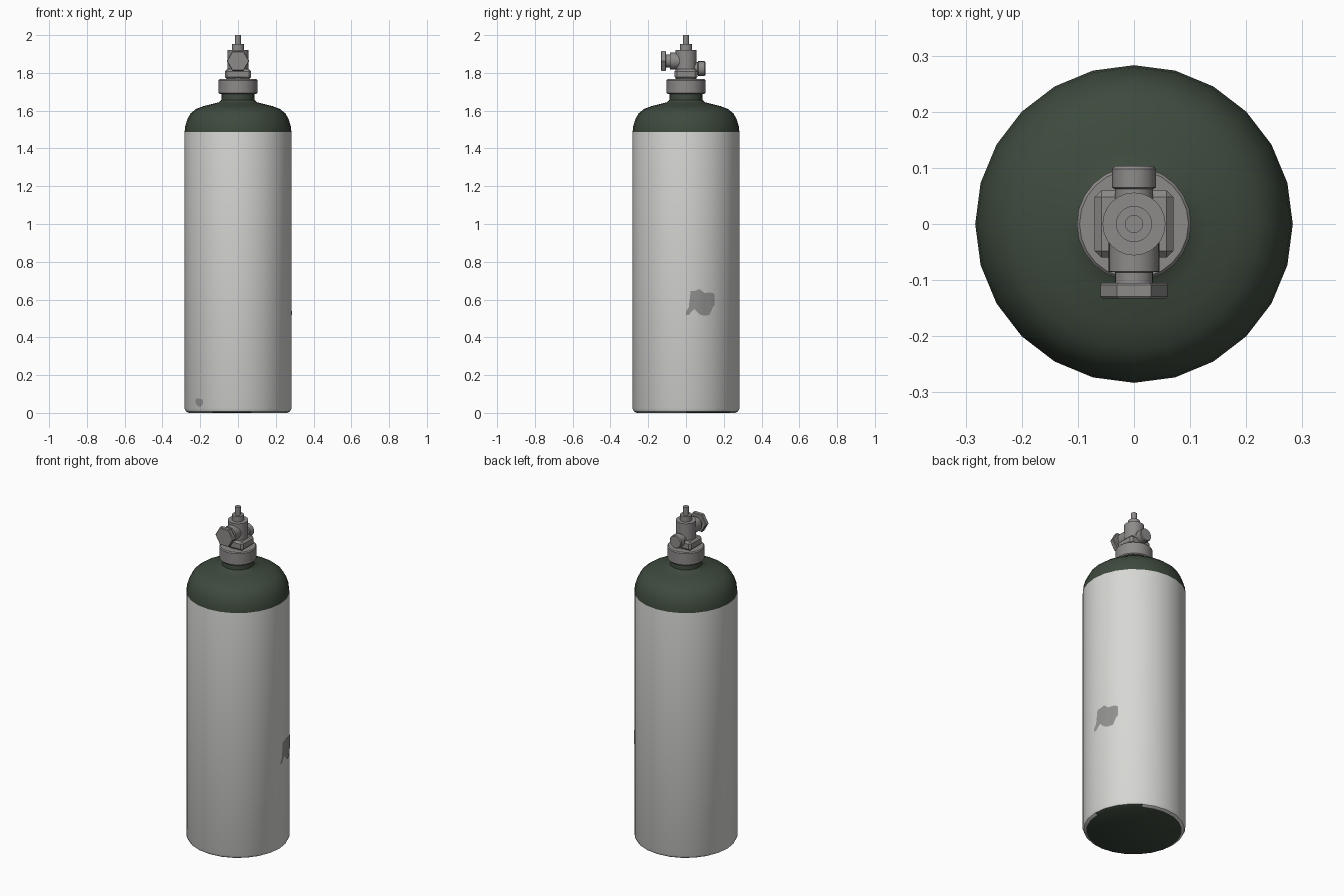
import bpy, bmesh, math
from mathutils import Matrix, Vector

cube = bpy.data.objects.get("Cube")
if cube:
    bpy.data.objects.remove(cube, do_unlink=True)


def material(name, rgb):
    mat = bpy.data.materials.new(name)
    mat.use_nodes = True
    color = (*rgb, 1)
    mat.diffuse_color = color
    mat.node_tree.nodes["Principled BSDF"].inputs["Base Color"].default_value = color
    return mat


WHITE = material("white_paint", (0.68, 0.68, 0.66))
GREEN = material("dark_green_paint", (0.048, 0.068, 0.048))
METAL = material("grey_metal", (0.27, 0.26, 0.255))
WORN = material("worn_grey", (0.29, 0.29, 0.285))
SIDES = 24
RADIUS = 0.283


def finish(name, bm, mats, angle=35):
    bmesh.ops.recalc_face_normals(bm, faces=bm.faces)
    mesh = bpy.data.meshes.new(name)
    bm.to_mesh(mesh)
    bm.free()
    for mat in mats:
        mesh.materials.append(mat)
    obj = bpy.data.objects.new(name, mesh)
    bpy.context.collection.objects.link(obj)
    bpy.ops.object.select_all(action="DESELECT")
    obj.select_set(True)
    bpy.context.view_layer.objects.active = obj
    bpy.ops.object.shade_smooth_by_angle(angle=math.radians(angle))
    return obj


def lathe(name, profile, mats, sides=SIDES, place=Matrix(), rule=None):
    """Spin (radius, height) rows around z and cap both ends."""
    bm = bmesh.new()
    rings = []
    for r, z in profile:
        turn = [math.tau * i / sides for i in range(sides)]
        rings.append([bm.verts.new((r * math.cos(a), r * math.sin(a), z)) for a in turn])
    for low, high in zip(rings, rings[1:]):
        for i in range(sides):
            j = (i + 1) % sides
            bm.faces.new((low[i], low[j], high[j], high[i]))
    bm.faces.new(rings[0][::-1])
    bm.faces.new(rings[-1])
    if rule:
        for face in bm.faces:
            face.material_index = rule(face.calc_center_median())
    bm.transform(place)
    return finish(name, bm, mats)


# Tank: white wall, green shoulder and base, with paint worn off the lower rim
def tank_color(c):
    if c.z > 1.487 or c.z < 0.001:
        return 1
    heading = math.degrees(math.atan2(c.y, c.x))
    worn = -115 < heading < -80 or 5 < heading < 65
    return 1 if c.z < 0.01 and worn else 0


lathe("tank", [(0.262, 0), (0.276, 0.008), (RADIUS, 0.024), (RADIUS, 1.487),
               (0.279, 1.52), (0.268, 1.555), (0.25, 1.587), (0.222, 1.609),
               (0.18, 1.625), (0.13, 1.637), (0.1, 1.645), (0.088, 1.656),
               (0.086, 1.7)], [WHITE, GREEN], rule=tank_color)

# Valve stack
lathe("neck_collar", [(0.097, 1.688), (0.102, 1.693), (0.102, 1.761), (0.097, 1.767)], [METAL])
lathe("valve_body", [(0.056, 1.76), (0.056, 1.92)], [METAL])
lathe("valve_cap", [(0.032, 1.915), (0.032, 1.952)], [METAL])
lathe("valve_stem", [(0.016, 1.95), (0.016, 2.0)], [METAL], sides=16)

# Chamfered block under the valve body
bm = bmesh.new()
bmesh.ops.create_cube(bm, size=1)
bm.transform(Matrix.Translation((0, 0, 1.793)) @ Matrix.Diagonal((0.14, 0.12, 0.055, 1)))
bmesh.ops.bevel(bm, geom=bm.edges[:], offset=0.012, segments=1, affect="EDGES")
finish("valve_block", bm, [METAL], 20)


# Side fittings, turned so their length points to the front or the back
def sideways(z, direction):
    return Matrix.Translation((0, 0, z)) @ Matrix.Rotation(math.radians(90 * direction), 4, "X")


front = sideways(1.863, 1)
lathe("front_port", [(0.045, 0), (0.045, 0.085), (0.034, 0.086), (0.034, 0.108)], [METAL], place=front)
lathe("front_hex_nut", [(0.056, 0.105), (0.06, 0.109), (0.06, 0.129), (0.056, 0.133)],
      [METAL], sides=6, place=front)
lathe("back_port", [(0.034, 0), (0.034, 0.062), (0.039, 0.065), (0.039, 0.098), (0.035, 0.103)],
      [METAL], sides=16, place=sideways(1.823, -1))


# Worn paint patches: thin strips that follow the flat facets of the wall
def wall_point(degrees, z):
    step = 360 / SIDES
    first = math.floor(degrees / step) * step
    a, b = (Vector((math.cos(math.radians(d)), math.sin(math.radians(d)), 0)) * (RADIUS + 0.002)
            for d in (first, first + step))
    return a.lerp(b, (degrees - first) / step) + Vector((0, 0, z))


def patch(name, columns, mat):
    bm = bmesh.new()
    pairs = [[bm.verts.new(wall_point(d, z)) for z in (low, high)] for d, low, high in columns]
    for p, q in zip(pairs, pairs[1:]):
        bm.faces.new((p[0], q[0], q[1], p[1]))
    finish(name, bm, [mat])


patch("large_worn_patch", [(0, 0.517, 0.535), (3, 0.517, 0.56), (5, 0.53, 0.645),
                           (9, 0.55, 0.645), (15, 0.52, 0.655), (20, 0.515, 0.635),
                           (26, 0.518, 0.637), (30, 0.56, 0.635), (32, 0.57, 0.625)], WORN)
patch("small_worn_patch", [(-143, 0.055, 0.07), (-140, 0.04, 0.078), (-135, 0.03, 0.075),
                           (-131, 0.045, 0.07)], WORN)
